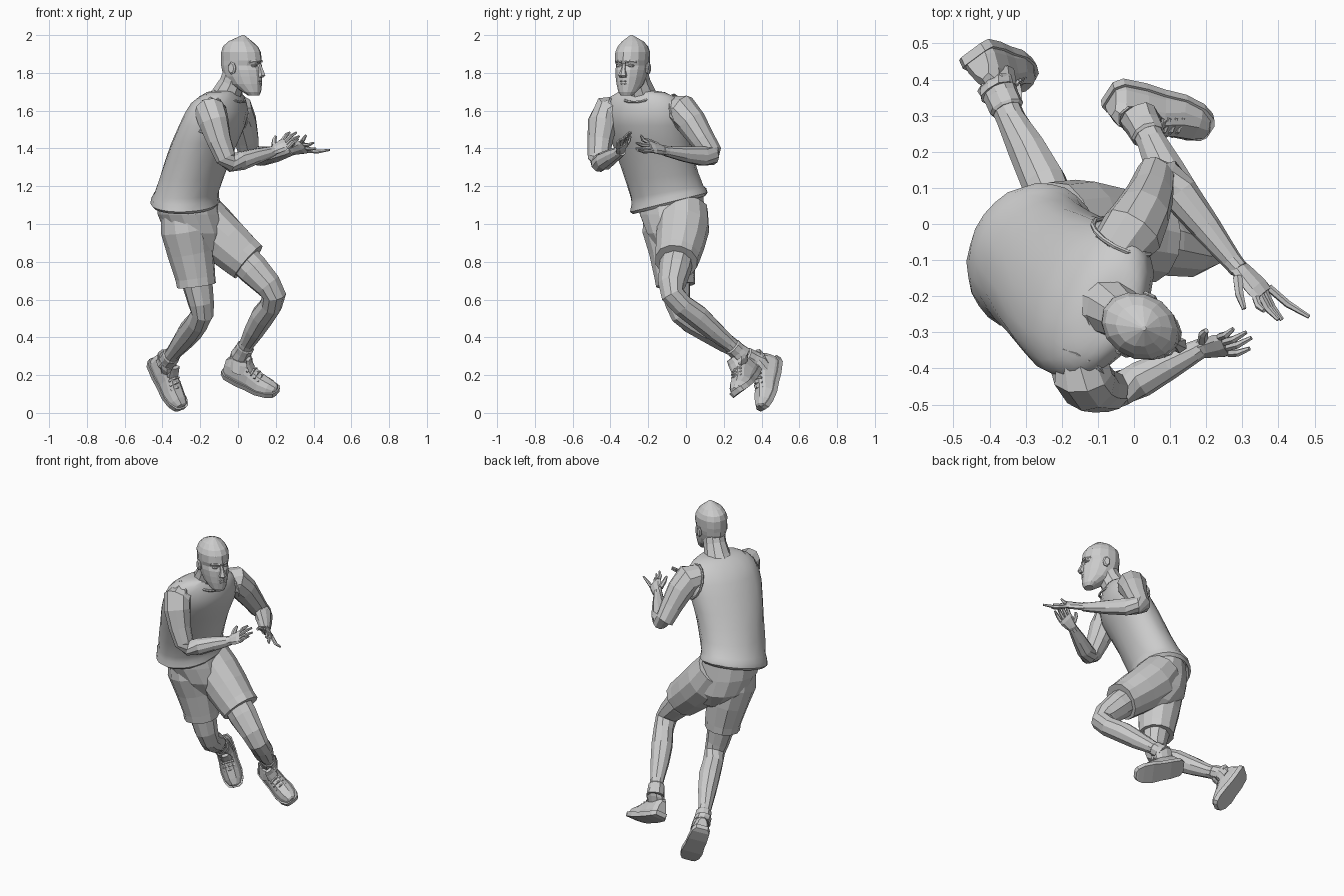
import bpy, bmesh, math, random
from mathutils import Vector as V

random.seed(4)
FWD = V((0.9, -0.43, 0)).normalized()      # the way the chest and face point
SIDE = V((-FWD.y, FWD.x, 0))               # towards the figure's left
UP = V((0, 0, 1))


def loft(name, rings, smooth=False):
    """Skin a list of equal-sized point rings and cap both ends."""
    bm = bmesh.new()
    vs = [[bm.verts.new(p) for p in r] for r in rings]
    n = len(vs[0])
    for a, b in zip(vs, vs[1:]):
        for i in range(n):
            j = (i + 1) % n
            bm.faces.new((a[i], a[j], b[j], b[i]))
    bm.faces.new(vs[0][::-1])
    bm.faces.new(vs[-1])
    bmesh.ops.recalc_face_normals(bm, faces=bm.faces)
    me = bpy.data.meshes.new(name)
    bm.to_mesh(me)
    bm.free()
    ob = bpy.data.objects.new(name, me)
    bpy.context.collection.objects.link(ob)
    if smooth:
        bpy.context.view_layer.objects.active = ob
        ob.select_set(True)
        bpy.ops.object.shade_smooth_by_angle(angle=math.radians(35))
        ob.select_set(False)
    return ob


def ring(c, u, v, ru, rv, n, jit=0.0):
    out = []
    for i in range(n):
        a = 2 * math.pi * i / n
        k = 1 + random.uniform(-jit, jit)
        out.append(V(c) + u * (ru * k * math.cos(a)) + v * (rv * k * math.sin(a)))
    return out


def tube(name, pts, n=8, ref=UP, jit=0.0):
    """Tube through (x, y, z, radius) points."""
    ps = [V(p[:3]) for p in pts]
    rings = []
    for i, p in enumerate(ps):
        t = (ps[min(i + 1, len(ps) - 1)] - ps[max(i - 1, 0)]).normalized()
        u = t.cross(ref).normalized()
        rings.append(ring(p, u, u.cross(t), pts[i][3], pts[i][3], n, jit))
    return loft(name, rings)


def face_point(f, s, z):
    return V((0.02, -0.285, z)) + FWD * f + SIDE * s


# vest: z, centre x, centre y, half depth, half width, tilt along y
vest = [(1.17, -.275, -.09, .14, .17, .2), (1.10, -.28, -.09, .165, .195, .25),
        (1.115, -.28, -.09, .177, .209, .25), (1.145, -.28, -.092, .172, .204, .22),
        (1.17, -.272, -.10, .165, .198, .18), (1.25, -.243, -.127, .163, .20, .1),
        (1.34, -.212, -.155, .162, .206, .04), (1.43, -.178, -.182, .163, .218, 0),
        (1.52, -.138, -.205, .161, .23, 0), (1.59, -.113, -.217, .148, .23, 0),
        (1.64, -.1, -.224, .126, .212, 0), (1.675, -.085, -.23, .102, .18, 0),
        (1.698, -.075, -.236, .08, .13, 0), (1.705, -.068, -.236, .06, .08, 0)]
rings = []
for k, (z, x, y, d, w, t) in enumerate(vest):
    r = ring((x, y, z), FWD, SIDE, d, w, 28, .008)
    for i, p in enumerate(r):
        p.z += t * (p.y - y)
        f = 1 + .012 * math.sin(i * 2.7 + k * 1.3)          # soft cloth folds
        p.x, p.y = x + (p.x - x) * f, y + (p.y - y) * f
    rings.append(r)
loft("vest", rings, smooth=True)

# neckline trim
trim = ring((-.045, -.245, 1.678), (FWD + UP * -.4).normalized(), SIDE, .088, .085, 17)
tube("neckline_trim", [(*p, .007) for p in trim + trim[:1]], 6)

# neck and head
tube("neck", [(-.09, -.225, 1.62, .1), (-.06, -.235, 1.685, .08),
              (-.03, -.255, 1.75, .068), (-.01, -.27, 1.81, .066)], 10, ref=SIDE)
head = [(1.68, .07, .028, .032), (1.70, .058, .05, .05), (1.74, .026, .087, .068),
        (1.78, .008, .107, .078), (1.815, .0, .111, .083), (1.84, -.006, .107, .085),
        (1.865, -.002, .114, .087), (1.91, -.004, .11, .089), (1.94, -.008, .096, .078),
        (1.967, -.008, .064, .057), (2.0, .009, .006, .006)]
loft("head", [ring(face_point(f, 0, z), FWD, SIDE, d, w, 14, .015) for z, f, d, w in head])
loft("nose", [ring(face_point(f, 0, z), FWD, SIDE, d, w, 6)
              for z, f, d, w in [(1.775, .105, .02, .02), (1.787, .115, .024, .024),
                                 (1.82, .106, .018, .013), (1.85, .098, .012, .01)]])
for z, w in ((1.742, .03), (1.756, .032)):
    loft("lip", [ring(face_point(.106 - abs(s) * .012, s * w, z), FWD, UP, r, r * .7, 6)
                 for s, r in ((-1, .005), (-.4, .012), (.4, .012), (1, .005))])
for s, side in ((1, "left"), (-1, "right")):
    loft(side + "_ear", [ring(face_point(-.012 - o * .3, s * (.076 + o), 1.825), FWD, UP, d, h, 7)
                         for o, d, h in ((0, .018, .028), (.013, .023, .034), (.019, .016, .026))])
    loft(side + "_brow", [ring(face_point(f, s * w, z), FWD, UP, .01, .007, 6)
                          for w, f, z in ((.012, .105, 1.857), (.035, .098, 1.862), (.06, .072, 1.858))])
    loft(side + "_eye", [ring(face_point(f, s * .034, 1.838), SIDE, UP, a, b, 8)
                         for f, a, b in ((.08, .018, .01), (.096, .015, .008), (.1, .006, .003))])

# arms
left_arm = [(-.055, -.08, 1.605, .075), (-.005, -.02, 1.60, .088), (.022, .028, 1.54, .08),
            (.045, .085, 1.45, .066), (.06, .135, 1.375, .056), (.085, .135, 1.36, .05),
            (.125, .085, 1.36, .053), (.2, -.01, 1.37, .042), (.27, -.10, 1.385, .029),
            (.29, -.125, 1.392, .027)]
right_arm = [(-.14, -.35, 1.605, .075), (-.145, -.415, 1.595, .086), (-.13, -.44, 1.54, .08),
             (-.1, -.455, 1.44, .066), (-.065, -.462, 1.35, .057), (-.035, -.455, 1.325, .05),
             (.02, -.43, 1.335, .051), (.1, -.388, 1.36, .041), (.17, -.352, 1.38, .03),
             (.19, -.342, 1.388, .027)]
tube("left_arm", left_arm, 10, ref=FWD + V((.3, .2, .4)), jit=.03)
tube("right_arm", right_arm, 10, ref=SIDE, jit=.03)

# armhole trims
for name, c, s in (("left", (-.03, -.035, 1.585), 1), ("right", (-.165, -.395, 1.585), -1)):
    u = (UP - SIDE * s * .35).normalized()
    r = ring(c, FWD, u, .092, .105, 15)
    tube(name + "_armhole_trim", [(*p, .007) for p in r + r[:1]], 6, ref=SIDE)


def hand(name, wrist, knuckle, across, tips, thumb):
    """Palm, four bent fingers and a thumb."""
    w, k, a = V(wrist), V(knuckle), V(across).normalized()
    nrm = (k - w).cross(a).normalized()
    loft(name + "_palm", [ring(w.lerp(k, t), a, nrm, ra, rn, 8) for t, ra, rn in
                          ((-.1, .024, .022), (.35, .036, .02), (.8, .044, .018), (1.05, .04, .013))])
    for i, tip in enumerate(tips):
        b = k + a * (.033 - .022 * i)
        m = b.lerp(V(tip), .5) + nrm * .008
        tube(name + "_finger", [(*b, .011), (*m, .0105), (*tip, .006)], 6, ref=nrm)
    b = w.lerp(k, .3) + a * .028
    m = b.lerp(V(thumb), .5) + a * .008
    tube(name + "_thumb", [(*b, .015), (*m, .013), (*thumb, .007)], 6, ref=nrm)


hand("left_hand", (.28, -.112, 1.388), (.355, -.19, 1.41), (-.45, -.35, .6),
     [(.36, -.24, 1.47), (.4, -.265, 1.43), (.41, -.265, 1.40), (.485, -.257, 1.392)],
     (.305, -.235, 1.45))
hand("right_hand", (.18, -.347, 1.385), (.25, -.335, 1.425), (-.3, .55, .5),
     [(.275, -.29, 1.485), (.31, -.3, 1.485), (.325, -.315, 1.465), (.32, -.345, 1.45)],
     (.2, -.295, 1.465))

# shorts
loft("shorts_seat", [ring((x, y, z), FWD, SIDE, d, w, 14, .02) for z, x, y, d, w in
                     [(1.16, -.275, -.085, .15, .18), (1.05, -.257, -.072, .163, .18),
                      (.95, -.225, -.05, .16, .16), (.86, -.19, -.04, .11, .1),
                      (.81, -.165, -.04, .05, .04)]])
tube("left_shorts_leg", [(-.22, -.01, 1.08, .125), (-.15, -.015, .985, .14), (-.06, -.03, .90, .132),
                         (.02, -.045, .83, .12), (.055, -.052, .80, .116)], 12, ref=SIDE, jit=.03)
tube("right_shorts_leg", [(-.29, -.1, 1.08, .12), (-.275, -.09, .97, .138), (-.25, -.073, .85, .125),
                          (-.226, -.06, .72, .108), (-.22, -.056, .675, .106)], 12, ref=SIDE, jit=.03)

# bare legs and socks
legs = {"left": [(-.05, -.03, .89, .09), (.08, -.06, .76, .086), (.16, -.075, .675, .072),
                 (.19, -.07, .625, .064), (.175, -.02, .57, .06), (.13, .06, .51, .064),
                 (.09, .14, .44, .055), (.05, .225, .37, .041), (.02, .285, .315, .04)],
        "right": [(-.25, -.07, .83, .09), (-.215, -.055, .68, .08), (-.195, -.045, .58, .068),
                  (-.19, -.025, .525, .062), (-.215, .03, .48, .062), (-.25, .115, .435, .064),
                  (-.295, .205, .375, .054), (-.34, .29, .32, .041), (-.375, .37, .275, .04)]}
for side, pts in legs.items():
    tube(side + "_leg", pts, 10, ref=FWD, jit=.025)
    a, b = V(pts[-2][:3]), V(pts[-1][:3])
    tube(side + "_sock", [(*a.lerp(b, t), r) for t, r in
                          ((.3, .042), (.38, .048), (.75, .049), (1.2, .055))], 10, ref=FWD, jit=.05)


def shoe(name, heel, toe, up, ankle):
    """Upper lofted from heel to toe, a wider sole, collar, tongue and laces."""
    h, t = V(heel), V(toe)
    ax = (t - h).normalized()
    up = V(up)
    up = (up - ax * up.dot(ax)).normalized()
    sd = up.cross(ax)
    upper, sole = [], []
    for k, wid, hi, lift in ((0, .03, .085, .02), (.08, .047, .122, .008), (.3, .052, .132, 0),
                             (.48, .052, .115, 0), (.68, .058, .088, 0), (.86, .052, .066, .008),
                             (.97, .035, .048, .016), (1.0, .016, .032, .022)):
        c = h.lerp(t, k)
        sec = [(-1, .1), (-1.02, .35), (-.8, .72), (-.4, 1), (.4, 1), (.8, .72), (1.02, .35), (1, .1)]
        upper.append([c + sd * (wid * x) + up * (lift + hi * z * random.uniform(.95, 1.05))
                      for x, z in sec])
        e = c + ax * (k - .5) * .016
        sole.append([e + sd * (x * (wid + .005)) + up * (lift * .8 + z)
                     for x, z in ((-1, .0), (-1.04, .028), (1.04, .028), (1, 0))])
    loft(name + "_upper", upper)
    loft(name + "_sole", sole)
    c = h.lerp(t, .26) + up * .1
    d = (V(ankle) - c).normalized()
    loft(name + "_collar", [ring(c + d * o, ax, sd, r * 1.2, r, 10, .05)
                            for o, r in ((-.02, .046), (.03, .054), (.05, .052), (.045, .04))])
    g = h.lerp(t, .46)
    loft(name + "_tongue", [ring(g + up * z + ax * x, sd, ax, w, .01, 6) for z, x, w in
                            ((.09, .02, .03), (.14, -.012, .032), (.165, -.02, .024))])
    for i in range(4):
        p = h.lerp(t, .45 + .075 * i) + up * (.122 - .011 * i)
        tube(name + "_lace", [(*(p - sd * .035 - up * .016), .006), (*p, .007),
                              (*(p + sd * .035 - up * .016), .006)], 5, ref=ax)


shoe("left_shoe", (-.07, .375, .205), (.2, .285, .09), (.2, -.66, .72), (.02, .285, .315))
shoe("right_shoe", (-.455, .492, .27), (-.312, .425, .013), (.35, -.72, .5), (-.375, .37, .275))
